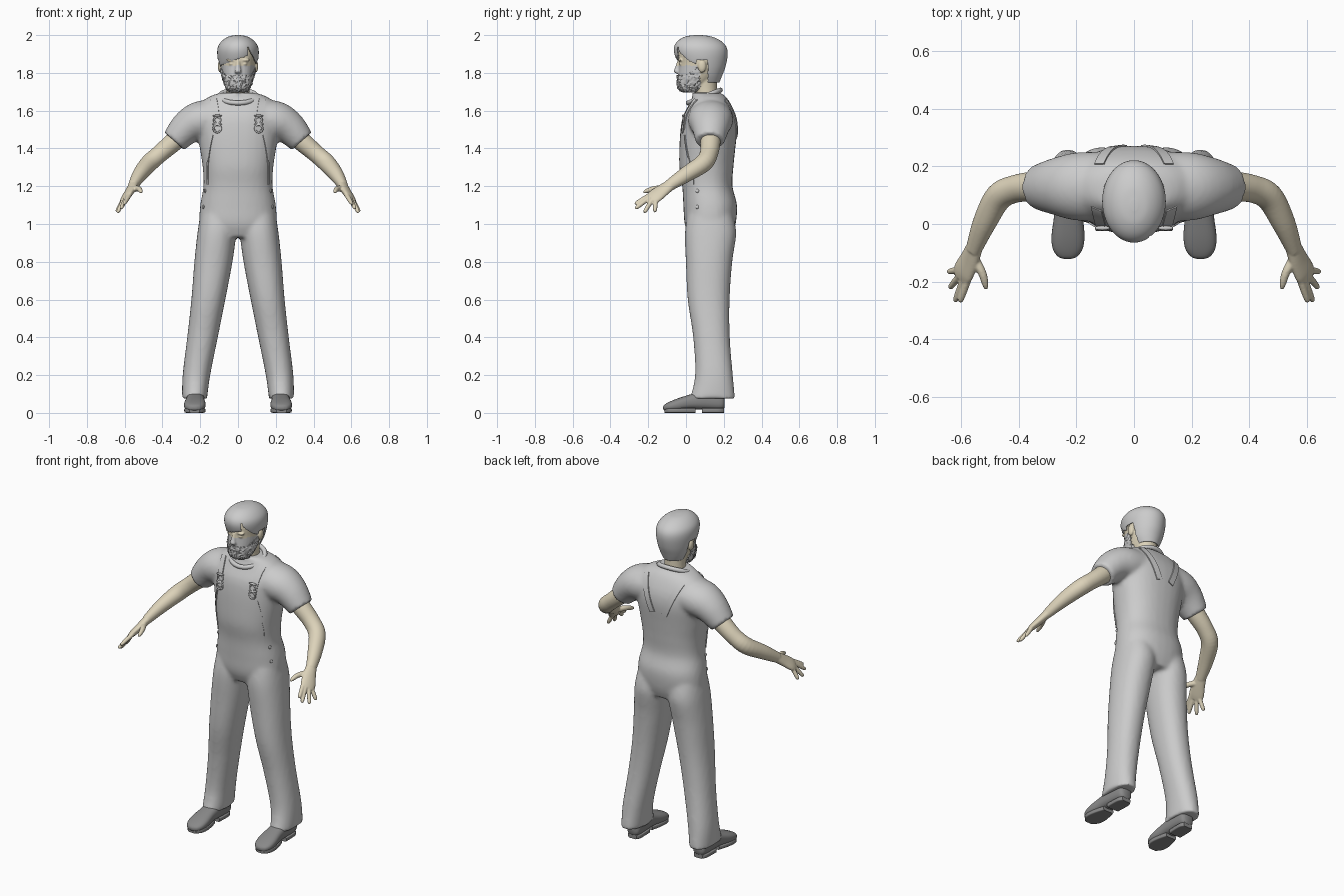
import bpy, bmesh, math, random
from mathutils import Vector, Matrix
from mathutils.bvhtree import BVHTree

random.seed(4)
cube = bpy.data.objects.get("Cube")
if cube:
    bpy.data.objects.remove(cube)

X, Y, Z = Vector((1, 0, 0)), Vector((0, 1, 0)), Vector((0, 0, 1))


def material(name, r, g, b):
    m = bpy.data.materials.new(name)
    m.use_nodes = True
    m.diffuse_color = (r, g, b, 1)
    m.node_tree.nodes["Principled BSDF"].inputs["Base Color"].default_value = (r, g, b, 1)
    return m


CLOTH = material("light grey cloth", .6, .6, .6)
SKIN = material("pale skin", .72, .65, .49)
SHOE = material("dark grey leather", .25, .25, .25)


def spline(rows, steps):
    """Catmull-Rom resampling of rows of numbers."""
    out = []
    for i in range(len(rows) - 1):
        p = [rows[max(0, min(len(rows) - 1, i + k))] for k in (-1, 0, 1, 2)]
        for s in range(steps):
            t = s / steps
            out.append([b + .5 * t * (c - a + t * (2*a - 5*b + 4*c - d + t * (3*(b - c) + d - a)))
                        for a, b, c, d in zip(*p)])
    return out + [list(rows[-1])]


def loft(bm, rows, u, v=None, side=1, power=2, steps=5, n=32):
    """Skin over elliptical sections x, y, z, half width, half depth."""
    pts = spline(rows, steps)
    rings = []
    for i, (x, y, z, a, b) in enumerate(pts):
        uu, vv = u, v
        if v is None:
            t = Vector(pts[min(i + 1, len(pts) - 1)][:3]) - Vector(pts[max(i - 1, 0)][:3])
            vv = t.cross(u).normalized()
            uu = vv.cross(t).normalized()
        ring = []
        for k in range(n):
            c, s = math.cos(k * math.tau / n), math.sin(k * math.tau / n)
            c = math.copysign(abs(c) ** (2 / power), c)
            s = math.copysign(abs(s) ** (2 / power), s)
            p = Vector((x, y, z)) + uu * a * c + vv * b * s
            ring.append(bm.verts.new((p.x * side, p.y, p.z)))
        rings.append(ring)
    for r, q in zip(rings, rings[1:]):
        for k in range(n):
            bm.faces.new((r[k], r[(k + 1) % n], q[(k + 1) % n], q[k]))
    bm.faces.new(rings[0])
    bm.faces.new(rings[-1])


def ball(bm, at, size):
    bmesh.ops.create_uvsphere(bm, u_segments=20, v_segments=12, radius=1,
                              matrix=Matrix.Translation(at) @ Matrix.Diagonal((*size, 1)))


def finish(name, bm, mat, voxel=0, smooth=0, thick=0, sharp=.9):
    bmesh.ops.recalc_face_normals(bm, faces=bm.faces)
    me = bpy.data.meshes.new(name)
    bm.to_mesh(me)
    bm.free()
    ob = bpy.data.objects.new(name, me)
    bpy.context.collection.objects.link(ob)
    if voxel:
        mod = ob.modifiers.new("fuse", 'REMESH')
        mod.mode, mod.voxel_size = 'VOXEL', voxel
    if thick:
        mod = ob.modifiers.new("thickness", 'SOLIDIFY')
        mod.thickness, mod.offset = thick, 0
    if smooth:
        mod = ob.modifiers.new("soften", 'SMOOTH')
        mod.factor, mod.iterations = .5, smooth
    if ob.modifiers:
        me = bpy.data.meshes.new_from_object(ob.evaluated_get(bpy.context.evaluated_depsgraph_get()))
        ob.modifiers.clear()
        ob.data = me
    me.materials.clear()
    me.materials.append(mat)
    me.shade_smooth()
    me.set_sharp_from_angle(angle=sharp)
    return ob


# Shirt and overalls, fused into one cloth body
bm = bmesh.new()
loft(bm, [(0, .13, .93, .17, .11), (0, .128, 1, .203, .135), (0, .128, 1.1, .2, .142),
          (0, .113, 1.2, .183, .133), (0, .108, 1.3, .187, .143), (0, .113, 1.4, .202, .148),
          (0, .121, 1.5, .217, .15), (0, .124, 1.57, .225, .14), (0, .127, 1.63, .21, .113),
          (0, .122, 1.675, .15, .088), (0, .105, 1.695, .09, .075)], X, Y, power=2.3)
for s in (1, -1):
    loft(bm, [(.1, .128, 1.05, .1, .12), (.112, .13, .95, .103, .136), (.13, .122, .8, .101, .123),
              (.157, .12, .6, .09, .111), (.188, .135, .4, .081, .097), (.22, .148, .2, .073, .1),
              (.23, .14, .075, .066, .12)], X, Y, s, power=2.2)
    loft(bm, [(.1, .13, 1.56, .12, .1), (.2, .13, 1.547, .118, .103), (.27, .13, 1.51, .1, .09),
              (.338, .127, 1.438, .076, .07)], Y, None, s)
clothes = finish("shirt_and_overalls", bm, CLOTH, .011, 6)
tree = BVHTree.FromPolygons([v.co for v in clothes.data.vertices],
                            [p.vertices for p in clothes.data.polygons])


def surface(x, z, front):
    hit = tree.ray_cast(Vector((x, -front, z)), Vector((0, front, 0)))[0]
    return hit - Vector((0, .003 * front, 0)) if hit else None


def band(name, path, width, front):
    """Thin strip laid on the front (1) or back (-1) of the clothes."""
    bm = bmesh.new()
    pts, last = spline(path, 8), None
    for i, (x, z) in enumerate(pts):
        a, b = pts[max(i - 1, 0)], pts[min(i + 1, len(pts) - 1)]
        d = Vector((b[1] - a[1], a[0] - b[0])).normalized() * width / 2
        pair = [surface(x + d.x * k, z + d.y * k, front) for k in (-1, 1)]
        if None in pair:
            last = None
            continue
        pair = [bm.verts.new(p) for p in pair]
        if last:
            bm.faces.new((last[0], last[1], pair[1], pair[0]))
        last = pair
    finish(name, bm, CLOTH, thick=.006, sharp=.6)


# Straps, bib edges, buckles and hip buttons
for s, label in ((1, "left"), (-1, "right")):
    band(label + "_front_strap", [(s * .13, 1.66), (s * .12, 1.6), (s * .11, 1.5)], .036, 1)
    band(label + "_back_strap", [(s * .12, 1.655), (s * .09, 1.58), (s * .04, 1.46)], .036, -1)
    band(label + "_bib_edge", [(s * .135, 1.47), (s * .15, 1.4), (s * .162, 1.3), (s * .16, 1.21)], .007, 1)
    bm = bmesh.new()
    for z, r in ((1.55, .017), (1.505, .02)):
        p = surface(s * .11, z, 1)
        loft(bm, [(p.x + r * math.cos(t * math.tau / 12), p.y - .003, z + r * math.sin(t * math.tau / 12), .005, .005)
                  for t in range(13)], Y, None, n=8, steps=2)
    p = surface(s * .11, 1.528, 1)
    ball(bm, p, (.026, .009, .007))
    ball(bm, p + Z * .045, (.026, .008, .006))
    finish(label + "_buckle", bm, CLOTH)
    bm = bmesh.new()
    for z in (1.175, 1.09):
        hit = tree.ray_cast(Vector((s, .06, z)), Vector((-s, 0, 0)))[0]
        ball(bm, hit, (.006, .01, .01))
    finish(label + "_hip_buttons", bm, CLOTH)

# Shirt collar
bm = bmesh.new()
loft(bm, [(.098 * math.cos(t * math.tau / 16), .097 + .085 * math.sin(t * math.tau / 16),
           1.675 + .034 * math.sin(t * math.tau / 16), .013, .013) for t in range(17)],
     Vector((0, -.38, .92)), None, n=12, steps=3)
finish("collar", bm, CLOTH)

# Bare arms with hands
fingers = [((.578, -.2, 1.148), (.602, -.268, 1.108)), ((.592, -.195, 1.138), (.619, -.266, 1.083)),
           ((.604, -.18, 1.128), (.637, -.22, 1.062)), ((.61, -.16, 1.122), (.642, -.165, 1.066))]
for s, label in ((1, "left"), (-1, "right")):
    bm = bmesh.new()
    loft(bm, [(.27, .13, 1.5, .05, .05), (.335, .13, 1.44, .053, .052), (.41, .122, 1.375, .048, .047),
              (.47, .092, 1.322, .048, .047), (.52, 0, 1.262, .042, .039), (.556, -.09, 1.203, .031, .026)],
         Y, None, s)
    across = Vector((.04, .055, -.03)).normalized()
    loft(bm, [(.55, -.075, 1.212, .03, .025), (.57, -.125, 1.177, .04, .022),
              (.59, -.165, 1.147, .045, .019), (.598, -.188, 1.132, .04, .014)], across, None, s)
    for a, b in fingers:
        a, b = Vector(a), Vector(b)
        rows = [(*a.lerp(b, t), r, r) for t, r in ((-.35, .013), (.5, .012), (.92, .01), (1.04, .005))]
        loft(bm, rows, across, None, s, n=14)
    loft(bm, [(.56, -.11, 1.187, .018, .018), (.528, -.165, 1.187, .015, .015),
              (.516, -.205, 1.176, .012, .012), (.512, -.226, 1.167, .006, .006)], Z, None, s, n=14)
    finish(label + "_arm", bm, SKIN, .0045, 3)

# Shoes with sole and heel
for s, label in ((1, "left"), (-1, "right")):
    bm = bmesh.new()
    rows = [(.205, .025, .03, .08), (.185, .043, .014, .11), (.1, .048, .016, .12), (.03, .05, .018, .1),
            (-.04, .057, .01, .078), (-.085, .052, .01, .06), (-.112, .034, .012, .045), (-.121, .012, .02, .034)]
    loft(bm, [(.225 + .05 * (.1 - y) / 2, y, (lo + hi) / 2, w, (hi - lo) / 2) for y, w, lo, hi in rows],
         X, Z, s, power=2.5)
    finish(label + "_shoe", bm, SHOE)
    for part, rows in (("sole", [(.05, .035), (0, .049), (-.05, .056), (-.09, .049), (-.115, .026)]),
                       ("heel", [(.2, .028), (.17, .042), (.085, .042)])):
        bm = bmesh.new()
        loft(bm, [(.225 + .05 * (.1 - y) / 2, y, .013, w, .013) for y, w in rows], X, Z, s, power=6)
        finish(label + "_shoe_" + part, bm, SHOE, sharp=.6)

# Head with neck, nose, brow, lips and ears
skull = [(1.7, .042, -.015, .07), (1.72, .058, -.037, .09), (1.76, .073, -.042, .14), (1.8, .083, -.04, .17),
         (1.85, .09, -.038, .195), (1.9, .095, -.04, .2), (1.95, .083, -.03, .18), (1.98, .05, 0, .13)]


def shell(rows, grow):
    return [(0, (f + b) / 2, z, w + grow, (b - f) / 2 + grow) for z, w, f, b in rows]


bm = bmesh.new()
loft(bm, shell(skull, 0), X, Y, power=2.2)
loft(bm, [(0, .115, 1.62, .066, .062), (0, .105, 1.7, .06, .06), (0, .1, 1.78, .062, .063)], X, Y)
loft(bm, [(0, -.035, 1.865, .01, .01), (0, -.044, 1.83, .013, .013), (0, -.05, 1.807, .018, .015),
          (0, -.038, 1.795, .012, .01)], X, Y, n=16)
ball(bm, (0, -.04, 1.765), (.026, .008, .008))
for s in (1, -1):
    ball(bm, (s * .037, -.03, 1.868), (.026, .011, .008))
    ball(bm, (s * .035, -.027, 1.848), (.014, .01, .007))
    ball(bm, (s * .095, .085, 1.835), (.012, .022, .034))
head = finish("head", bm, SKIN, .005, 3)
head.data.materials.append(CLOTH)
for p in head.data.polygons:
    c = p.center
    p.material_index = int(1.715 < c.z < 1.84 and c.y < .06)

# Cropped hair with a side-swept fringe
bm = bmesh.new()
loft(bm, [(0, .11, 1.75, .06, .064), (0, .1, 1.79, .082, .09), (0, .088, 1.84, .098, .12),
          (0, .08, 1.9, .107, .138), (0, .075, 1.94, .102, .134), (0, .07, 1.97, .08, .108),
          (0, .066, 1.99, .048, .066), (0, .064, 1.997, .012, .018)], X, Y, n=112, steps=9)


def bare(c):
    if c.y < .055:
        if c.x > .05:
            return c.z < 1.94 - 2 * (c.x - .05)
        return c.z < 1.83 + .06 * (max(0, c.x + .1) / .15) ** .8
    return c.y < .115 and c.z < 1.865


bmesh.ops.delete(bm, geom=[f for f in bm.faces if bare(f.calc_center_median())], context='FACES')
finish("hair", bm, CLOTH, thick=.006, smooth=3, sharp=1.2)

# Stubbly beard
bm = bmesh.new()
loft(bm, shell(skull[:5], .005), X, Y, n=80, steps=6)


def clean(c):
    mouth = abs(c.x) < .026 and 1.757 < c.z < 1.772
    return c.y > .075 or mouth or c.z > 1.785 + .05 * max(0, (c.y + .01) / .08)


bmesh.ops.delete(bm, geom=[f for f in bm.faces if clean(f.calc_center_median())], context='FACES')
for v in bm.verts:
    v.co += Vector((random.uniform(-1, 1), random.uniform(-1, 1), random.uniform(-1, 1))) * .0035
finish("beard", bm, CLOTH, thick=.004, sharp=.7)
